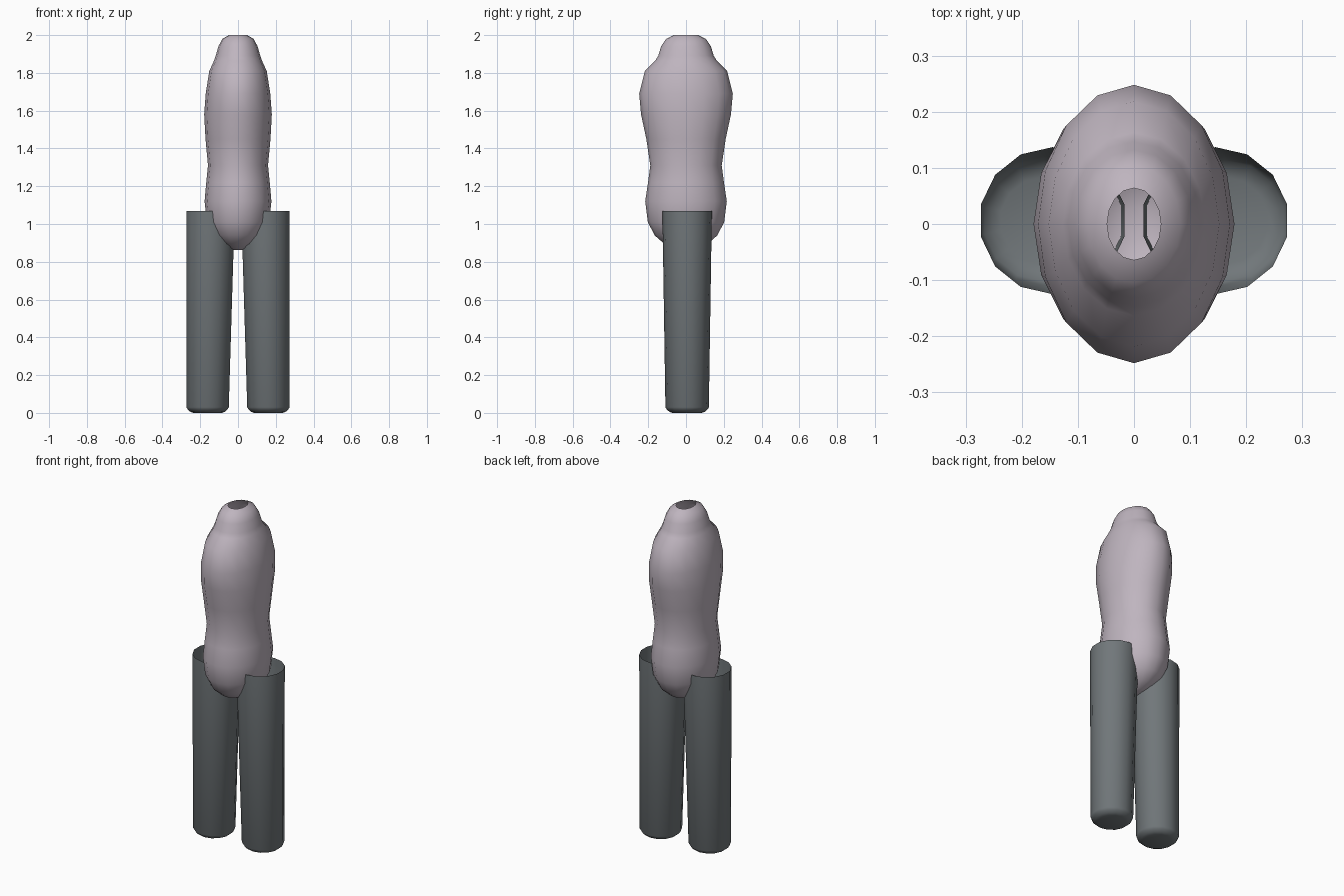
import bpy, bmesh, math

if "Cube" in bpy.data.objects:
    bpy.data.objects.remove(bpy.data.objects["Cube"])


def material(name, rgb):
    m = bpy.data.materials.new(name)
    m.diffuse_color = (*rgb, 1)
    m.use_nodes = True
    m.node_tree.nodes["Principled BSDF"].inputs["Base Color"].default_value = m.diffuse_color
    return m


def loft(name, rings, sides, mat, smooth_angle):
    """Stack ellipses (z, cx, cy, rx, ry) from open top to closed bottom."""
    bm = bmesh.new()
    loops = []
    for z, cx, cy, rx, ry in rings:
        loop = []
        for i in range(sides):
            a = math.pi / 2 + 2 * math.pi * i / sides
            loop.append(bm.verts.new((cx + rx * math.cos(a), cy + ry * math.sin(a), z)))
        loops.append(loop)
    for up, low in zip(loops, loops[1:]):
        for i in range(sides):
            j = (i + 1) % sides
            bm.faces.new((up[i], low[i], low[j], up[j]))
    bm.faces.new(list(reversed(loops[-1])))
    me = bpy.data.meshes.new(name)
    bm.to_mesh(me)
    bm.free()
    me.materials.append(mat)
    ob = bpy.data.objects.new(name, me)
    bpy.context.collection.objects.link(ob)
    bpy.ops.object.select_all(action='DESELECT')
    ob.select_set(True)
    bpy.context.view_layer.objects.active = ob
    bpy.ops.object.shade_smooth_by_angle(angle=math.radians(smooth_angle))
    return ob


skin = material("pale_mauve", (0.52, 0.46, 0.52))
cloth = material("slate_grey", (0.165, 0.185, 0.195))

# Torso: oval sections (z, rx, ry) with an open neck hole
torso = [(2.00, .048, .064), (1.98, .083, .105), (1.94, .104, .132),
         (1.89, .118, .147), (1.865, .127, .163), (1.81, .152, .218),
         (1.69, .171, .248), (1.58, .179, .238), (1.45, .172, .210),
         (1.31, .159, .189), (1.22, .168, .201), (1.12, .177, .216),
         (1.01, .165, .202), (.94, .133, .166), (.895, .088, .115),
         (.87, .045, .06), (.862, .02, .03)]
loft("torso", [(z, 0, 0, rx, ry) for z, rx, ry in torso], 16, skin, 60)

# Trouser legs: tapering open tubes with a shallow rounded bottom
leg = [(1.07, .145, .131), (.03, .161, .115), (.018, .161, .108),
       (.006, .161, .094), (0, .161, .078)]
for side, label in ((-1, "left_leg"), (1, "right_leg")):
    loft(label, [(z, side * cx, .006, r, r) for z, cx, r in leg], 14, cloth, 40)
